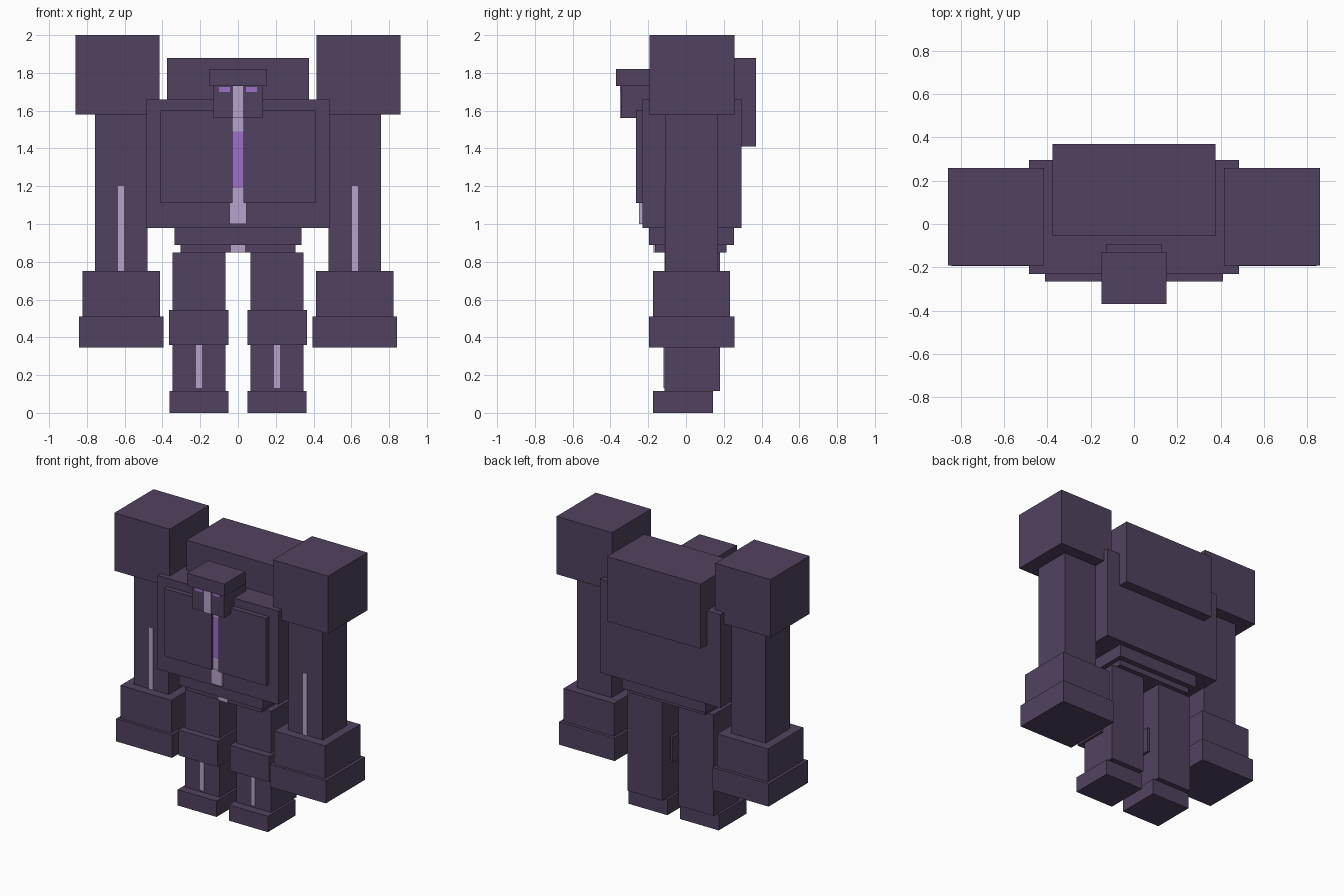
import bpy
import bmesh
from mathutils import Vector

old = bpy.data.objects.get("Cube")
if old:
    bpy.data.objects.remove(old, do_unlink=True)


def material(name, rgb):
    mat = bpy.data.materials.new(name)
    mat.use_nodes = True
    mat.diffuse_color = (*rgb, 1)
    mat.node_tree.nodes["Principled BSDF"].inputs["Base Color"].default_value = (*rgb, 1)
    return mat


dark = material("dark plum", (0.082, 0.055, 0.115))
pale = material("pale lilac", (0.47, 0.37, 0.60))
glow = material("bright violet", (0.33, 0.16, 0.58))


def box(name, x, y, z, mat=dark):
    """Axis-aligned block given by its low and high limits."""
    low, high = (Vector(corner) for corner in zip(x, y, z))
    bm = bmesh.new()
    bmesh.ops.create_cube(bm, size=1)
    bmesh.ops.scale(bm, vec=high - low, verts=bm.verts)
    bmesh.ops.translate(bm, vec=(low + high) / 2, verts=bm.verts)
    mesh = bpy.data.meshes.new(name)
    bm.to_mesh(mesh)
    bm.free()
    mesh.materials.append(mat)
    obj = bpy.data.objects.new(name, mesh)
    bpy.context.collection.objects.link(obj)
    return obj


def middle(name, half, y, z, mat=dark):
    """Block centred on x = 0."""
    return box(name, (-half, half), y, z, mat)


def pair(name, x, y, z, mat=dark):
    """Matching blocks on the left (+x) and the right (-x)."""
    box("left_" + name, x, y, z, mat)
    box("right_" + name, (-x[1], -x[0]), y, z, mat)


# Torso, back hump and hips
middle("torso", 0.485, (-0.23, 0.295), (0.98, 1.66))
middle("back_hump", 0.376, (-0.055, 0.37), (1.41, 1.88))
middle("waist", 0.336, (-0.195, 0.255), (0.89, 0.98))
middle("pelvis", 0.304, (-0.165, 0.215), (0.85, 0.89))
middle("pelvis_mark", 0.036, (-0.172, -0.164), (0.85, 0.89), pale)

# Chest plates with the strip between them
pair("chest_plate", (0.028, 0.41), (-0.266, -0.229), (1.11, 1.6))
middle("chest_strip_low", 0.028, (-0.245, -0.229), (1.11, 1.19), pale)
middle("chest_strip_core", 0.028, (-0.245, -0.229), (1.19, 1.49), glow)
middle("chest_strip_high", 0.028, (-0.245, -0.229), (1.49, 1.6), pale)
middle("belly_mark", 0.045, (-0.248, -0.229), (1.0, 1.11), pale)

# Head
middle("head", 0.13, (-0.345, -0.095), (1.56, 1.73))
middle("brow", 0.15, (-0.37, -0.13), (1.73, 1.82))
middle("nose_stripe", 0.027, (-0.35, -0.344), (1.56, 1.73), pale)
pair("eye", (0.042, 0.1), (-0.349, -0.344), (1.7, 1.724), glow)

# Arms
pair("shoulder", (0.415, 0.86), (-0.192, 0.258), (1.58, 2.0))
pair("upper_arm", (0.48, 0.758), (-0.11, 0.17), (0.75, 1.58))
pair("arm_stripe", (0.604, 0.634), (-0.115, -0.109), (0.75, 1.2), pale)
pair("forearm", (0.414, 0.822), (-0.175, 0.233), (0.51, 0.75))
pair("fist", (0.394, 0.843), (-0.195, 0.256), (0.345, 0.51))

# Legs
pair("leg", (0.067, 0.346), (-0.114, 0.18), (0.115, 0.85))
pair("knee", (0.05, 0.364), (-0.165, 0.085), (0.36, 0.545))
pair("shin_stripe", (0.191, 0.222), (-0.12, -0.113), (0.132, 0.36), pale)
pair("foot", (0.05, 0.363), (-0.175, 0.142), (0, 0.115))
